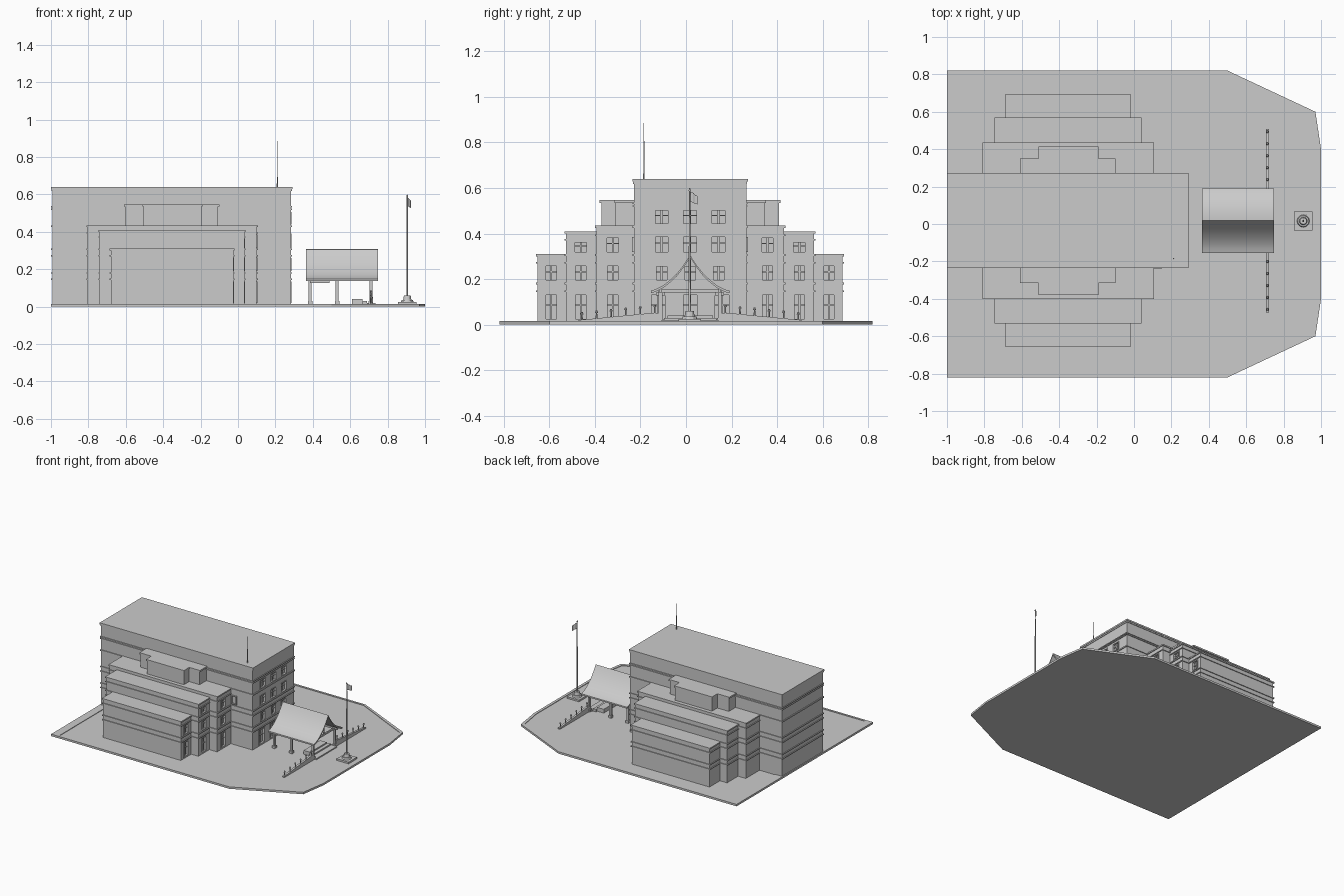
import bpy, bmesh, math
from mathutils import Matrix

if "Cube" in bpy.data.objects:
    bpy.data.objects.remove(bpy.data.objects["Cube"])

CY = 0.018  # building axis in y


def finish(bm, name):
    bmesh.ops.recalc_face_normals(bm, faces=bm.faces)
    me = bpy.data.meshes.new(name)
    bm.to_mesh(me)
    bm.free()
    ob = bpy.data.objects.new(name, me)
    bpy.context.collection.objects.link(ob)
    return ob


def boxes(name, items):
    """One object from (x0, x1, y0, y1, z0, z1) boxes."""
    bm = bmesh.new()
    for x0, x1, y0, y1, z0, z1 in items:
        m = Matrix.Translation(((x0 + x1) / 2, (y0 + y1) / 2, (z0 + z1) / 2))
        m = m @ Matrix.Diagonal((x1 - x0, abs(y1 - y0), z1 - z0, 1))
        bmesh.ops.create_cube(bm, size=1, matrix=m)
    return finish(bm, name)


def cylinders(name, items, seg=12):
    """One object from (x, y, z0, z1, bottom radius, top radius) cylinders."""
    bm = bmesh.new()
    for x, y, z0, z1, r0, r1 in items:
        bmesh.ops.create_cone(bm, cap_ends=True, segments=seg, radius1=r0, radius2=r1, depth=z1 - z0,
                              matrix=Matrix.Translation((x, y, (z0 + z1) / 2)))
    return finish(bm, name)


def prism_x(name, pts, x0, x1):
    """Extrude a (y, z) outline along x."""
    bm = bmesh.new()
    a = [bm.verts.new((x0, y, z)) for y, z in pts]
    b = [bm.verts.new((x1, y, z)) for y, z in pts]
    bm.faces.new(a)
    bm.faces.new(b)
    for i in range(len(pts)):
        j = (i + 1) % len(pts)
        bm.faces.new((a[i], a[j], b[j], b[i]))
    return finish(bm, name)


def cut(ob, cutter):
    mod = ob.modifiers.new("cut", 'BOOLEAN')
    mod.operation, mod.solver, mod.object = 'DIFFERENCE', 'EXACT', cutter
    bpy.context.view_layer.objects.active = ob
    bpy.ops.object.modifier_apply(modifier=mod.name)
    bpy.data.objects.remove(cutter)


def add_windows(wall, x, wins):
    """Recessed windows with frame and mullions on a +x wall; wins = (y, width, z0, z1)."""
    holes, bars = [], []
    for y, w, z0, z1 in wins:
        h, t = w / 2, 0.005
        holes.append((x - 0.014, x + 0.02, y - h, y + h, z0, z1))
        fx = (x - 0.015, x + 0.003)
        bars += [(*fx, y - h - 0.001, y - h + t, z0, z1), (*fx, y + h - t, y + h + 0.001, z0, z1),
                 (*fx, y - h, y + h, z0, z0 + t), (*fx, y - h, y + h, z1 - t, z1),
                 (x - 0.015, x - 0.006, y - 0.004, y + 0.004, z0, z1),
                 (x - 0.015, x - 0.006, y - h, y + h, z0 + (z1 - z0) * 0.55, z0 + (z1 - z0) * 0.55 + t)]
    cut(wall, boxes("window_cutter", holes))
    boxes("window_frames", bars)


# Ground slab with a raised kerb
half_out = [(-1, .82), (.5, .82), (.97, .6), (1, .4)]
half_in = [(-.94, .805), (.495, .805), (.95, .585), (.98, .4)]
bm = bmesh.new()
rings = []
for half, z in ((half_out, 0), (half_out, .015), (half_in, .015), (half_in, .011)):
    pts = half + [(x, -y) for x, y in reversed(half)]
    rings.append([bm.verts.new((x, y, z)) for x, y in pts])
for lo, hi in zip(rings, rings[1:]):
    for i in range(8):
        bm.faces.new((lo[i], lo[(i + 1) % 8], hi[(i + 1) % 8], hi[i]))
bm.faces.new(rings[0])
bm.faces.new(rings[-1])
finish(bm, "ground_slab")

# Central block with ledges and cornice
G, O = 0.010, 0.006
X0, X1, W = -.993, .284, .247
hall = boxes("central_block", [(X0, X1, CY - W, CY + W, G, .632)])
ledges = [(.143, .15), (.177, .184), (.268, .275), (.302, .31), (.425, .435), (.518, .524), (.53, .537)]
boxes("central_ledges", [(X0 - O, X1 + O, CY - W - O, CY + W + O, a, b) for a, b in ledges])
boxes("central_cornice", [(X0 - .004, X1 + .004, CY - W - .004, CY + W + .004, .618, .628),
                          (-1, .291, CY - W - .007, CY + W + .007, .628, .64)])
cols = [CY - .125, CY, CY + .125]
add_windows(hall, X1, [(y, .066, .44, .507) for y in cols] + [(y, .066, .315, .39) for y in cols]
            + [(y, .056, .19, .26) for y in cols]
            + [(y, .07, .02, .135) for y in (CY - .14, CY, CY + .14)])

# Stepped wings on both sides: x0, x1, inner, outer half width, top, ledges
wings = [
    (-.805, .10, W, .412, .435, ledges[:4] + [(.39, .396)], .34),
    (-.74, .035, .412, .545, .41, ledges[:4] + [(.37, .376)], .48),
    (-.68, -.025, .545, .67, .31, ledges[:3], .61),
]
for n, (x0, x1, yi, yo, top, bands, wy) in enumerate(wings):
    for s in (-1, 1):
        w = boxes("wing_%d" % (n + 1), [(x0, x1, CY + s * yi, CY + s * yo, G, top - .004)])
        boxes("wing_ledges", [(x0 - O, x1 + O, CY + s * yi, CY + s * (yo + O), a, b) for a, b in bands]
              + [(x0 - O, x1 + O, CY + s * yi, CY + s * (yo + O), top - .01, top)])
        wins = [(CY + s * wy, .055, .02, .135), (CY + s * wy, .055, .19, .262)]
        if n < 2:
            wins.append((CY + s * wy, .06, .315, .385 if n == 0 else .365))
        add_windows(w, x1, wins)

# Rooftop boxes beside the central block, and a side window
for s in (-1, 1):
    boxes("roof_box", [(-.603, -.107, CY + s * W, CY + s * .327, .43, .54),
                       (-.505, -.195, CY + s * .327, CY + s * .39, .43, .54),
                       (-.61, -.10, CY + s * W, CY + s * .333, .535, .547),
                       (-.51, -.19, CY + s * .333, CY + s * .397, .535, .547)])
    y = (CY + s * W, CY + s * (W + .008))
    boxes("side_window_frame", [(.105, .112, *y, .318, .385), (.143, .15, *y, .318, .385),
                                (.112, .143, *y, .318, .325), (.112, .143, *y, .378, .385)])

# Roof mast
cylinders("roof_mast", [(.21, -.185, .635, .885, .003, .001)], 8)

# Entrance canopy: swept gable roof
prof = [(.172, .149), (.15, .156), (.12, .171), (.09, .194), (.06, .222), (.03, .26), (.012, .287)]
top = prof + [(0, .307)] + [(-y, z) for y, z in reversed(prof)]
outline = [(CY + y, z) for y, z in top] + [(CY + y, z - .011) for y, z in reversed(top)]
roof = prism_x("canopy_roof", outline, .363, .748)
bpy.context.view_layer.objects.active = roof
roof.select_set(True)
bpy.ops.object.shade_smooth_by_angle(angle=math.radians(30))
roof.select_set(False)

# Canopy posts, beams and inner gable
posts, beams = [], []
for s in (-1, 1):
    y = CY + s * .13
    for x in (.385, .53, .71):
        posts.append((x - .008, x + .008, y - .008, y + .008, G, .155))
        posts.append((x - .012, x + .012, y - .012, y + .012, G, .03))
    beams.append((.375, .735, y - .006, y + .006, .142, .156))
    beams.append((.385, .49, y - .02, y + .02, .127, .142))
boxes("canopy_posts", posts)
beams += [(x - .005, x + .005, CY - .13, CY + .13, .142, .155) for x in (.385, .53, .71)]
beams += [(.705, .715, CY - .004, CY + .004, .15, .285)]
boxes("canopy_beams", beams)

# Entrance steps
boxes("entrance_steps", [(.61, .665, CY - .1, CY + .1, G, .04),
                         (.665, .69, CY - .115, CY + .115, G, .03),
                         (.69, .735, CY - .125, CY + .125, G, .02)])

# Sloping approach walls with small posts
pegs = []
for s in (-1, 1):
    prism_x("approach_wall", [(CY + s * .13, G), (CY + s * .49, G), (CY + s * .49, .02),
                              (CY + s * .16, .052), (CY + s * .13, .052)], .705, .721)
    for i in range(6):
        d = .155 + i * .064
        z = .055 - (d - .155) * .1
        pegs += [(.713, CY + s * d, z - .008, z + .024, .004, .003),
                 (.713, CY + s * d, z + .022, z + .032, .007, .004)]
cylinders("wall_posts", pegs, 8)

# Flagpole on a stepped base
FX, FY = .905, .016
boxes("flagpole_plinth", [(FX - .05, FX + .05, FY - .05, FY + .05, G, .024)])
cylinders("flagpole", [(FX, FY, .024, .036, .034, .03), (FX, FY, .036, .06, .022, .018),
                       (FX, FY, .06, .59, .005, .003), (FX, FY, .588, .6, .005, .002)])

# Drooping flag
bm = bmesh.new()
rows = []
for i in range(7):
    t = i / 6
    x, y = FX + .02 * t, FY + .036 * t + .004 * math.sin(t * 6)
    rows.append((bm.verts.new((x, y, .585 - .02 * t)), bm.verts.new((x, y, .54 - .012 * t))))
for a, b in zip(rows, rows[1:]):
    bm.faces.new((a[0], b[0], b[1], a[1]))
flag = finish(bm, "flag")
flag.modifiers.new("thickness", 'SOLIDIFY').thickness = .002
